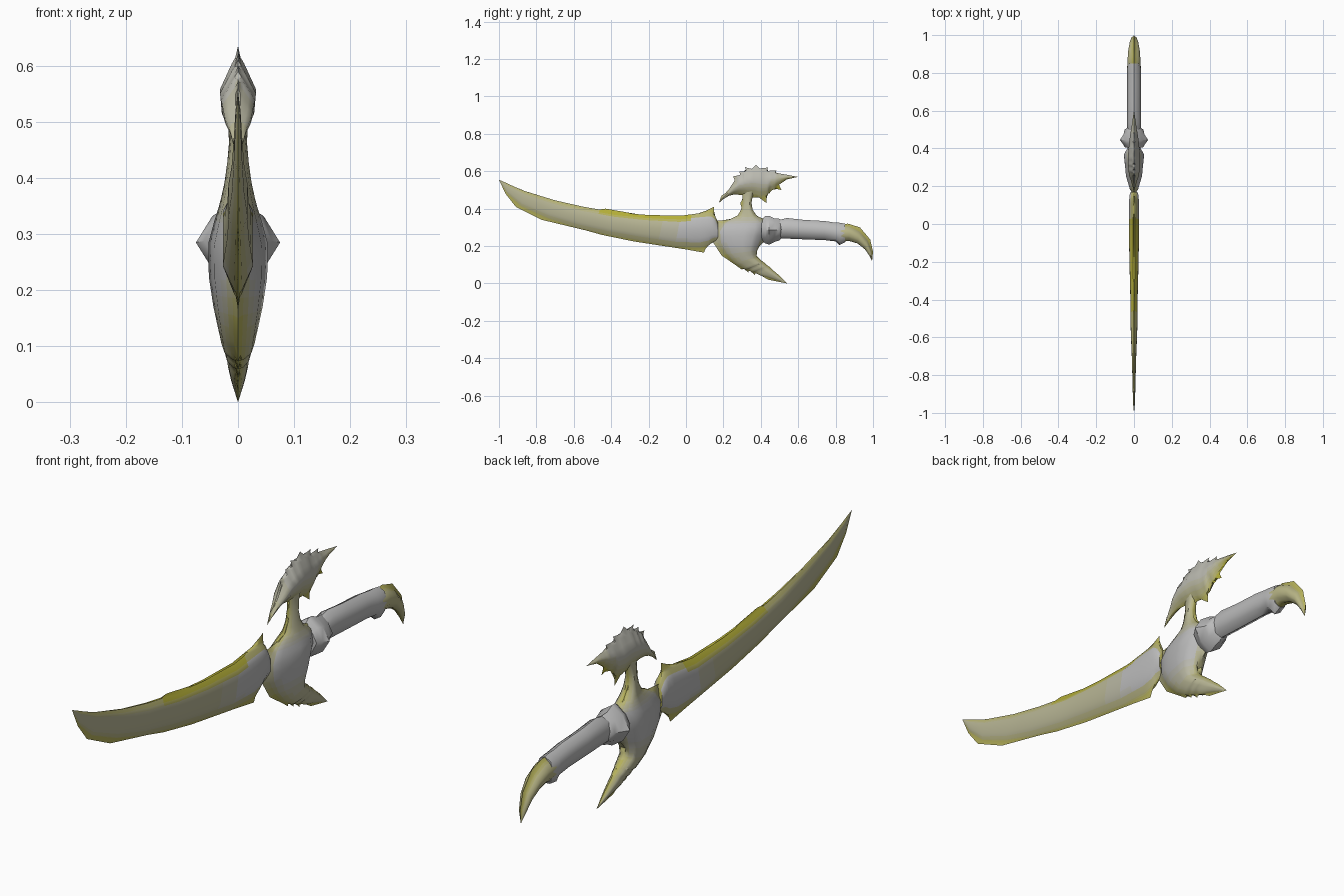
import bpy
import bmesh
import math
from mathutils import Vector

# All station measurements below are in hundredths of a unit
UNIT = 0.01

default_cube = bpy.data.objects.get("Cube")
if default_cube:
    bpy.data.objects.remove(default_cube, do_unlink=True)

# Even steps from bare steel to deep yellow
STEEL_GREY = Vector((0.5, 0.5, 0.5))
DEEP_YELLOW = Vector((0.46, 0.43, 0.04))
COLOUR_NAMES = ["steel_grey", "warm_grey", "ash_olive", "pale_olive",
                "light_olive", "olive", "olive_yellow", "deep_yellow"]
LAST = len(COLOUR_NAMES) - 1
MATERIALS = []
for step, colour_name in enumerate(COLOUR_NAMES):
    material = bpy.data.materials.new(colour_name)
    material.use_nodes = True
    colour = (*STEEL_GREY.lerp(DEEP_YELLOW, step / LAST), 1)
    material.diffuse_color = colour
    shader = material.node_tree.nodes["Principled BSDF"]
    shader.inputs["Base Color"].default_value = colour
    shader.inputs["Roughness"].default_value = 0.7
    MATERIALS.append(material)


def loft(name, sections, tint, smooth_angle):
    """Skin closed sections; tint(side index, face centre) is 0 steel to 1 yellow."""
    bm = bmesh.new()
    rings = [[bm.verts.new(point) for point in section] for section in sections]
    count = len(rings[0])

    def add_face(corners, side):
        face = bm.faces.new(corners)
        amount = tint(side, face.calc_center_median())
        face.material_index = round(min(max(amount, 0), 1) * LAST)

    for ring, following in zip(rings, rings[1:]):
        for side in range(count):
            nxt = (side + 1) % count
            add_face((ring[side], ring[nxt], following[nxt], following[side]), side)
    for cap in (rings[0], rings[-1]):
        add_face(cap, 0)
    bmesh.ops.remove_doubles(bm, verts=bm.verts, dist=UNIT / 100)
    bmesh.ops.recalc_face_normals(bm, faces=bm.faces)
    mesh = bpy.data.meshes.new(name)
    bm.to_mesh(mesh)
    bm.free()
    for material in MATERIALS:
        mesh.materials.append(material)
    mesh.shade_smooth()
    mesh.set_sharp_from_angle(angle=math.radians(smooth_angle))
    bpy.context.collection.objects.link(bpy.data.objects.new(name, mesh))


def soften(points):
    """Average each inner point with its neighbours, so only rims are jagged."""
    inner = [(a + b + c) / 3 for a, b, c in zip(points, points[1:], points[2:])]
    return [points[0], *inner, points[-1]]


def refine(rows):
    """Insert a halfway row between each two rows."""
    result = [rows[0]]
    for a, b in zip(rows, rows[1:]):
        result += [[(p + q) / 2 for p, q in zip(a, b)], b]
    return result


def ramp(value, low, high):
    return min(max((value - low) / (high - low), 0), 1)


def ridged_part(name, stations, profile, tint_rule):
    """Sharp-rimmed plate. A station is (rim A y, z, rim B y, z, half width);
    the profile gives (fraction from A to B, share of half width, tint)."""
    profile = refine(profile)
    rim_a = [Vector((0, s[0], s[1])) * UNIT for s in stations]
    rim_b = [Vector((0, s[2], s[3])) * UNIT for s in stations]
    soft_a, soft_b = soften(rim_a), soften(rim_b)
    sections = []
    for i, station in enumerate(stations):
        right, left = [], []
        for fraction, share, _ in profile[1:-1]:
            centre = soft_a[i].lerp(soft_b[i], fraction)
            offset = Vector((station[-1] * share * UNIT, 0, 0))
            right.append(centre + offset)
            left.append(centre - offset)
        sections.append([rim_a[i], *right, rim_b[i], *reversed(left)])
    bands = len(profile) - 1

    def tint(side, centre):
        band = side if side < bands else bands * 2 - 1 - side
        near, far = profile[band], profile[band + 1]
        return tint_rule((near[2] + far[2]) / 2, (near[0] + far[0]) / 2, centre)

    loft(name, refine(sections), tint, 55)


# Curved blade, from the tip to the notched base
blade_stations = [
    (-100, 55.5, -100, 55.5, 0),
    (-96, 53.7, -96.5, 48, .5),
    (-88, 50, -91, 41, .8),
    (-73, 45, -77, 34, 1.2),
    (-48, 39.3, -54, 28.5, 1.9),
    (-43, 40, -45, 26, 2.1),
    (-20, 36, -28, 22.5, 2.6),
    (1, 35.5, 0, 18.2, 3),
    (11, 39, 9.6, 16.5, 3),
    (15, 41, 11, 20, 2.8),
    (15, 36, 14.5, 22, 2.6),
    (17, 33, 17, 23, 2),
]
blade_profile = [(0, 0, 1), (.07, .35, .7), (.22, .9, .5),
                 (.7, .9, .4), (.94, .25, .6), (1, 0, 1)]


def blade_tint(base, fraction, centre):
    if fraction < .22 and -.5 < centre.y < .03:
        return base + .35
    if .15 < fraction < .85:
        return base * (1 - ramp(centre.y, -.2, .02))
    return base


ridged_part("blade", blade_stations, blade_profile, blade_tint)

# Guard: neck at the top, broad body, then a jagged fin sweeping down and back
guard_stations = [
    (30, 50, 37, 50, 1.8),
    (31, 46.5, 35.5, 46, 1.6),
    (29, 43, 35, 43, 1.9),
    (30, 39.5, 35, 39.5, 2.4),
    (28, 35.5, 38, 35.2, 3),
    (23.5, 34.2, 41, 34.8, 3.5),
    (16.5, 33.5, 44, 34, 4.2),
    (15, 28, 46, 29, 5.3),
    (14.5, 22, 42, 22.5, 5.2),
    (19, 15, 36, 16.5, 4.4),
    (27, 9.5, 38.5, 14, 3.6),
    (30, 7.3, 40, 12.5, 3.2),
    (29.8, 8.8, 41, 11.7, 3),
    (33.5, 5.8, 42, 11, 2.6),
    (33.5, 7.5, 43, 10, 2.4),
    (37, 4.3, 44.5, 9, 2),
    (36.8, 6.2, 46, 7.5, 1.8),
    (44, 2, 49, 5, 1.2),
    (54, 0, 54, 0, 0),
]
guard_profile = [(0, 0, 1), (.1, .4, .65), (.35, .8, .4),
                 (.75, 1, .4), (.92, .5, .65), (1, 0, .9)]


def guard_tint(base, fraction, centre):
    steel = ramp(centre.z, .12, .22) * (1 - ramp(centre.z, .31, .36))
    return base * (1 - steel * (1 if .1 < fraction < .9 else .5))


ridged_part("guard", guard_stations, guard_profile, guard_tint)

# Horned crest above the guard, from the hooked beak to the swept tail
crest_stations = [
    (17.5, 43, 17.5, 43, 0),
    (19, 47, 20, 45.3, .8),
    (23.5, 50, 22.8, 47, 1.6),
    (26.5, 55, 26, 47.6, 2.5),
    (25, 57.2, 28.5, 47.4, 2.8),
    (29, 58, 30, 47.2, 3),
    (28.5, 60, 31, 47, 3.1),
    (32.5, 60, 32.5, 46.5, 3.2),
    (31.5, 62.2, 33.5, 46.3, 3.2),
    (35, 61.2, 35, 46, 3.2),
    (37.5, 63.5, 36.5, 46, 3.1),
    (39.5, 61.5, 39, 46, 2.9),
    (44, 62, 43, 43, 2.6),
    (43, 60.2, 43.2, 48, 2.5),
    (45.5, 60.3, 44.5, 48, 2.3),
    (48.5, 60.5, 46.5, 51, 2),
    (47.5, 59.2, 51, 50, 1.8),
    (49, 59, 49, 54, 1.4),
    (53, 58.3, 52.5, 55.5, 1),
    (60, 57, 60, 57, 0),
]
crest_profile = [(0, 0, .15), (.12, .35, .1), (.4, 1, .15),
                 (.65, .9, .4), (.88, .35, .65), (1, 0, 1)]


def crest_tint(base, fraction, centre):
    beak = .5 * (1 - ramp(centre.y, .2, .32))
    return max(base, beak) + .3 * ramp(centre.y, .45, .55)


ridged_part("crest", crest_stations, crest_profile, crest_tint)

# Hooked pommel claw
claw_stations = [
    (83, 31.5, 82, 22, 3.4),
    (86.5, 32, 87, 22.8, 3.4),
    (93, 30, 92, 22, 3),
    (98.5, 23.5, 96, 18, 2.2),
    (100, 17, 98.2, 14.5, 1.3),
    (99.5, 12, 99.5, 12, 0),
]
claw_profile = [(0, 0, .9), (.12, .55, .65), (.35, 1, .5),
                (.65, 1, .5), (.88, .55, .65), (1, 0, .9)]
ridged_part("pommel_claw", claw_stations, claw_profile,
            lambda base, fraction, centre: base)


def ringed_part(name, rings, diagonal):
    """Eight-sided loft along y; a ring is (y, centre z, half width, half height)."""
    shape = [(1, 0), (diagonal, diagonal), (0, 1), (-diagonal, diagonal),
             (-1, 0), (-diagonal, -diagonal), (0, -1), (diagonal, -diagonal)]
    sections = [[Vector((u * rx, y, z + v * rz)) * UNIT for u, v in shape]
                for y, z, rx, rz in rings]
    loft(name, sections, lambda side, centre: 0, 50)


# Collar with pointed sides, then a gently bowed grip with a flared end
ringed_part("collar", [(40.5, 28.5, 4.8, 5.8), (42.5, 28.8, 6, 7.4), (44.5, 28.5, 7.5, 7.7),
                       (47.5, 28.5, 5.5, 6.2), (50, 28.8, 5, 5.8), (51, 29, 3.5, 4.8)], .61)
ringed_part("grip", [(49, 29, 3.5, 4.8), (54, 29.5, 3.7, 5.5), (63, 28.8, 3.6, 5.2),
                     (74, 28.3, 3.6, 5.1), (80, 27.5, 3.6, 5), (82, 26.5, 3.8, 6),
                     (85, 27, 3.4, 5)], .72)
